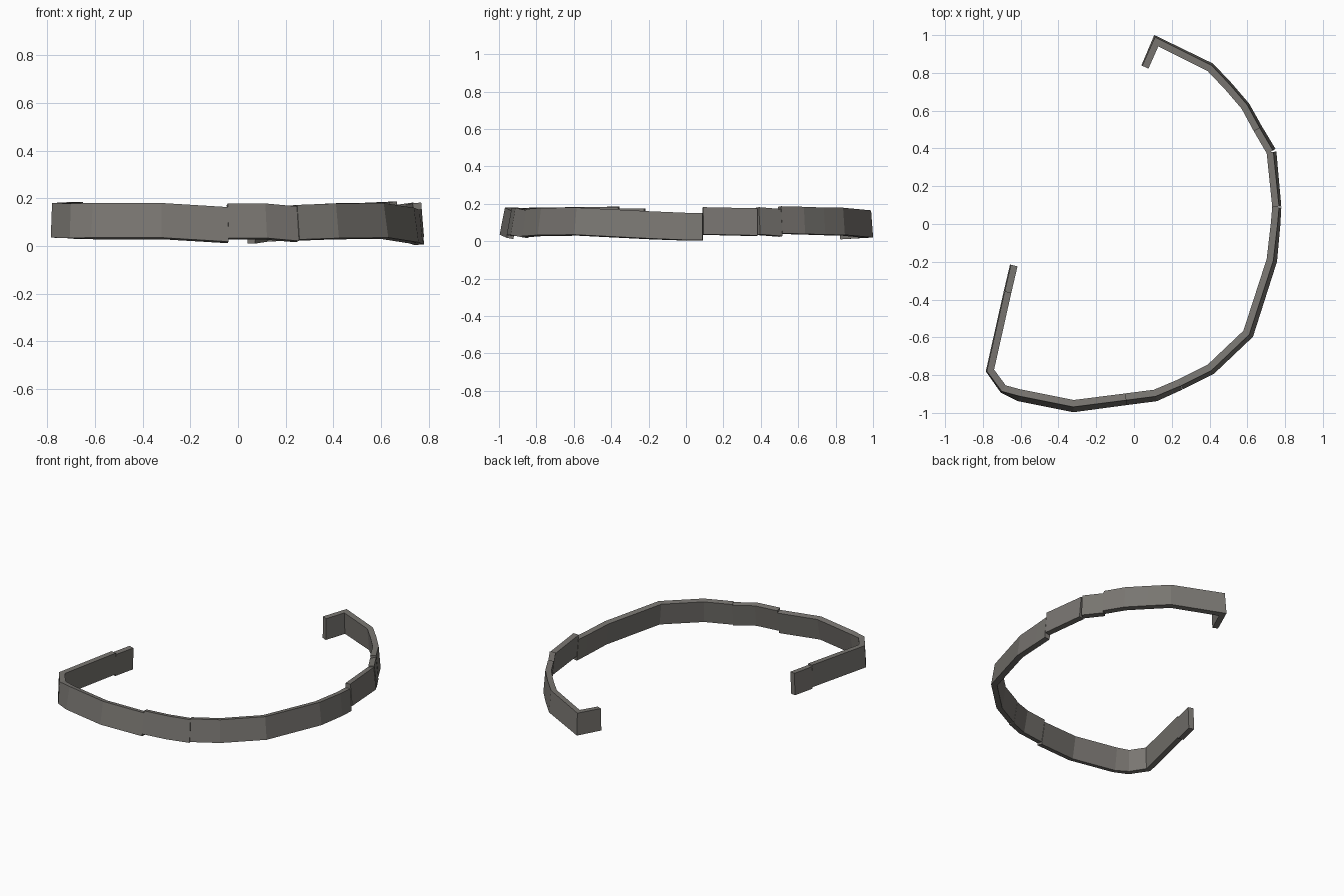
import bpy
import bmesh
from mathutils import Vector

THICKNESS = 0.036
HEIGHT = 0.145

default_cube = bpy.data.objects.get("Cube")
if default_cube:
    bpy.data.objects.remove(default_cube, do_unlink=True)

# Single weathered grey stone colour
stone = bpy.data.materials.new("warm_grey_stone")
stone.use_nodes = True
stone_colour = (0.19, 0.18, 0.165, 1.0)
stone.diffuse_color = stone_colour
stone.node_tree.nodes["Principled BSDF"].inputs["Base Color"].default_value = stone_colour


def outward(path, index):
    """Mitred outward offset direction at one point of a plan path."""
    normals = []
    for start in (index - 1, index):
        if 0 <= start < len(path) - 1:
            along = (path[start + 1] - path[start]).normalized()
            normals.append(Vector((along.y, -along.x)))
    mitre = sum(normals, Vector((0, 0))).normalized()
    return mitre / mitre.dot(normals[0])


def wall_run(name, stations):
    """Sweep a leaning rectangular section along (x, y, top height, lean)."""
    path = [Vector(station[:2]) for station in stations]
    bm = bmesh.new()
    rings = []
    for index, (x, y, top, lean) in enumerate(stations):
        side = outward(path, index)
        drop = THICKNESS * lean / HEIGHT
        ring = []
        for offset, height in (
            (-THICKNESS / 2, top - drop),
            (THICKNESS / 2, top),
            (THICKNESS / 2 + lean, top - HEIGHT),
            (-THICKNESS / 2 + lean, top - HEIGHT - drop),
        ):
            plan = path[index] + side * offset
            ring.append(bm.verts.new((plan.x, plan.y, height)))
        rings.append(ring)
    for first, second in zip(rings, rings[1:]):
        for corner in range(len(first)):
            following = (corner + 1) % len(first)
            bm.faces.new((first[corner], first[following],
                          second[following], second[corner]))
    bm.faces.new(rings[0])
    bm.faces.new(rings[-1])
    bmesh.ops.recalc_face_normals(bm, faces=bm.faces)
    mesh = bpy.data.meshes.new(name)
    bm.to_mesh(mesh)
    bm.free()
    mesh.materials.append(stone)
    wall = bpy.data.objects.new(name, mesh)
    bpy.context.collection.objects.link(wall)
    return wall


# Short stepped end of the left wall
wall_run("left_wall_end", [
    (-0.634, -0.22, 0.175, 0.005),
    (-0.667, -0.36, 0.175, 0.005),
])

# Left wall, clipped corner and first front stretch
wall_run("front_left_wall", [
    (-0.667, -0.36, 0.185, 0.005),
    (-0.76, -0.775, 0.18, 0.005),
    (-0.69, -0.87, 0.178, 0.008),
    (-0.605, -0.893, 0.18, 0.028),
    (-0.32, -0.95, 0.18, 0.028),
    (-0.045, -0.915, 0.163, 0.026),
])

# Raised centre of the front
wall_run("front_middle_wall", [
    (-0.045, -0.915, 0.178, 0.026),
    (0.11, -0.895, 0.178, 0.026),
    (0.24, -0.84, 0.166, 0.022),
])

# Long curve that sinks along the right-hand side
wall_run("front_right_wall", [
    (0.24, -0.84, 0.172, 0.022),
    (0.40, -0.76, 0.178, 0.022),
    (0.595, -0.575, 0.18, 0.022),
    (0.72, -0.19, 0.16, 0.02),
    (0.742, 0, 0.152, 0.015),
    (0.75, 0.09, 0.152, 0.012),
])

# Stepped panels climbing round to the back
wall_run("side_step_wall", [
    (0.75, 0.09, 0.182, 0.012),
    (0.72, 0.38, 0.176, 0.016),
])
wall_run("back_step_wall", [
    (0.72, 0.38, 0.182, 0.016),
    (0.65, 0.50, 0.172, 0.014),
])

# Back curve ending in a short return
wall_run("back_wall", [
    (0.65, 0.50, 0.187, 0.014),
    (0.585, 0.62, 0.184, 0.012),
    (0.495, 0.725, 0.18, 0.012),
    (0.40, 0.825, 0.179, 0.012),
    (0.12, 0.965, 0.165, 0.008),
    (0.06, 0.83, 0.156, 0.005),
])
